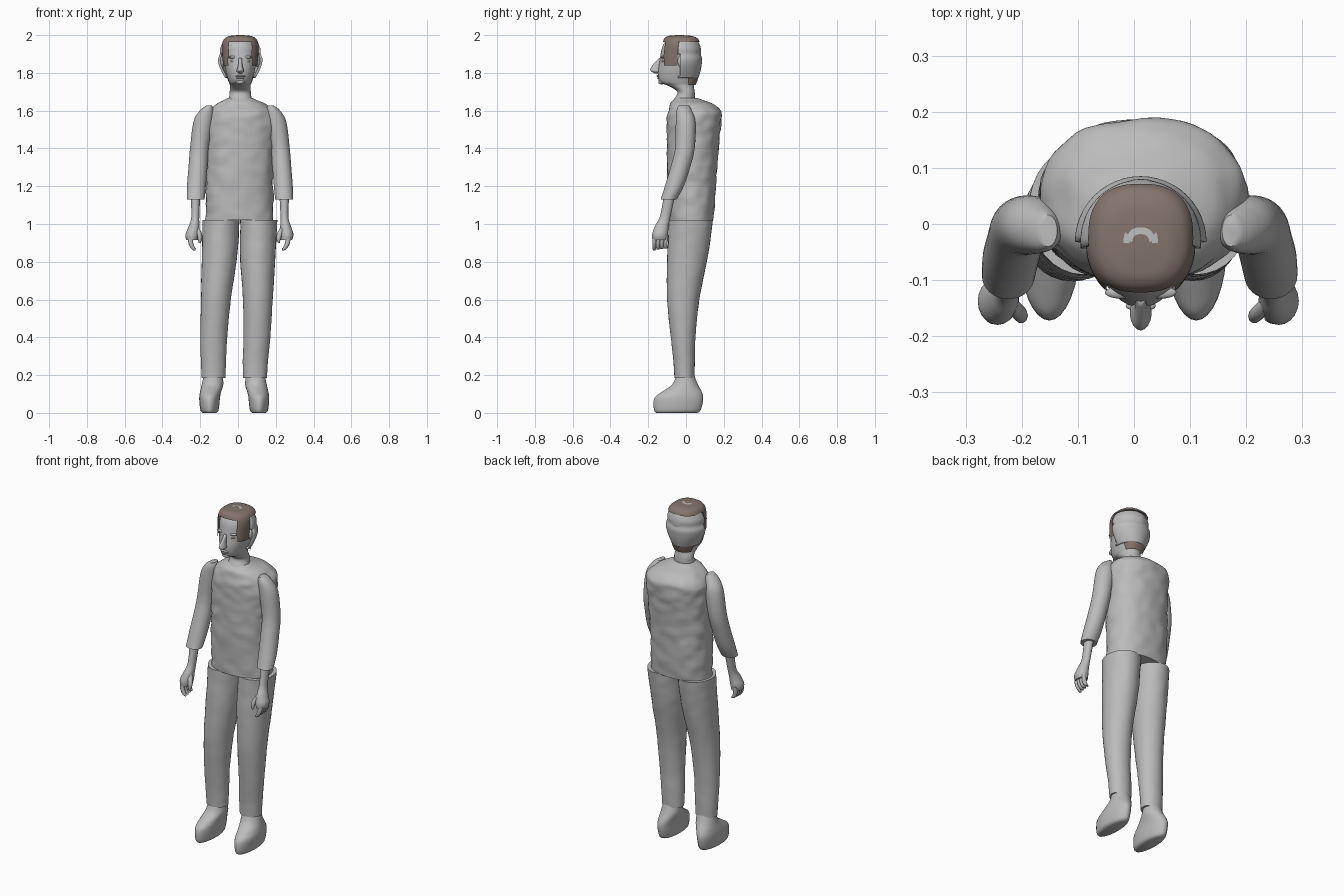
import bpy, bmesh, math
from mathutils import Vector, noise

cube = bpy.data.objects.get("Cube")
if cube:
    bpy.data.objects.remove(cube, do_unlink=True)


def make_material(name, color):
    mat = bpy.data.materials.new(name)
    mat.use_nodes = True
    mat.diffuse_color = color
    mat.node_tree.nodes["Principled BSDF"].inputs["Base Color"].default_value = color
    return mat


GREY = make_material("plain grey", (0.5, 0.5, 0.5, 1))
BROWN = make_material("hair brown", (0.23, 0.175, 0.155, 1))
AXIS = 0.012  # the head and chest sit slightly to the left


def finish(name, bm, mats):
    """Turn a bmesh into a smooth shaded object."""
    bmesh.ops.recalc_face_normals(bm, faces=bm.faces)
    mesh = bpy.data.meshes.new(name)
    bm.to_mesh(mesh)
    bm.free()
    obj = bpy.data.objects.new(name, mesh)
    bpy.context.collection.objects.link(obj)
    for mat in mats:
        mesh.materials.append(mat)
    bpy.ops.object.select_all(action='DESELECT')
    obj.select_set(True)
    bpy.context.view_layer.objects.active = obj
    bpy.ops.object.shade_smooth_by_angle(angle=math.radians(50))
    return obj


def smooth_rings(rings, steps):
    """Catmull-Rom interpolation between the given cross-sections."""
    out = []
    last = len(rings) - 1
    for i in range(last):
        a, b, c, d = (rings[max(0, min(last, i + k))] for k in (-1, 0, 1, 2))
        for s in range(steps):
            t = s / steps
            out.append([q + t / 2 * (r - p + t * (2 * p - 5 * q + 4 * r - w
                        + t * (3 * (q - r) + w - p)))
                        for p, q, r, w in zip(a, b, c, d)])
    out.append(list(rings[-1]))
    return out


def loft(name, rings, mats=(GREY,), sides=32, steps=4, power=2.0,
         caps=True, bumps=0.0, rule=None, paint=None):
    """Skin rings of (z, x centre, y centre, x radius, y radius)."""
    bm = bmesh.new()
    loops = []
    for z, cx, cy, rx, ry in smooth_rings(rings, steps):
        loop = []
        for i in range(sides):
            a = math.tau * i / sides
            c, s = math.cos(a), math.sin(a)
            x = cx + rx * math.copysign(abs(c) ** (2 / power), c)
            y = cy + ry * math.copysign(abs(s) ** (2 / power), s)
            p = Vector((x, y, z))
            if bumps:
                k = 1 + bumps * noise.noise(Vector((x * 18, y * 18, z * 22)))
                p.x, p.y = cx + (x - cx) * k, cy + (y - cy) * k
            loop.append(bm.verts.new(p))
        loops.append(loop)
    for low, high in zip(loops, loops[1:]):
        for i in range(sides):
            j = (i + 1) % sides
            bm.faces.new((low[i], low[j], high[j], high[i]))
    if caps:
        bm.faces.new(loops[0])
        bm.faces.new(loops[-1])
    if rule:
        doomed = [f for f in bm.faces if not rule(f.calc_center_median())]
        bmesh.ops.delete(bm, geom=doomed, context='FACES')
    if paint:
        for f in bm.faces:
            f.material_index = paint(f.calc_center_median())
    return finish(name, bm, mats)


def ball(name, centre, radii):
    bm = bmesh.new()
    bmesh.ops.create_uvsphere(bm, u_segments=16, v_segments=10, radius=1)
    for v in bm.verts:
        v.co = Vector(centre) + Vector(c * r for c, r in zip(v.co, radii))
    return finish(name, bm, (GREY,))


def pair(part, rings, **options):
    """Build a left and a right limb around a slightly leaning centre line."""
    for side, sign in (("left", 1), ("right", -1)):
        placed = [(z, sign * d + max(-0.02, min(0.01, 0.04 * z - 0.03)), *rest)
                  for z, d, *rest in rings]
        loft(side + "_" + part, placed, **options)


def centred(rings):
    return [(z, AXIS, *rest) for z, *rest in rings]


# Shirt body with soft cloth wrinkles
loft("torso", [
    (1.02, .008, .028, .178, .118), (1.15, .008, .03, .178, .125),
    (1.3, .01, .032, .178, .132), (1.45, .014, .038, .181, .139),
    (1.55, .017, .043, .182, .144), (1.6, .016, .046, .17, .137),
    (1.635, .014, .03, .13, .115), (1.655, .012, .012, .09, .08),
    (1.668, .012, .004, .062, .055)],
    sides=56, steps=7, power=2.3, bumps=.045)

# Sleeves, forearms and hands
pair("sleeve", [
    (1.627, .163, -.012, .016, .028), (1.6, .175, -.01, .038, .04),
    (1.54, .193, -.002, .053, .052), (1.4, .214, -.006, .05, .052),
    (1.3, .222, -.03, .05, .052), (1.2, .23, -.062, .05, .05),
    (1.13, .234, -.092, .047, .042)])
pair("forearm_and_palm", [
    (1.16, .235, -.085, .026, .03), (1.04, .236, -.11, .021, .028),
    (.99, .242, -.128, .028, .036), (.945, .25, -.137, .036, .042),
    (.915, .25, -.138, .03, .04)], sides=20)
for i, finger in enumerate(("index", "middle", "ring", "little")):
    y = -.168 + .02 * i
    pair(finger + "_finger", [
        (.94, .258, y + .004, .013, .011), (.9, .256, y, .013, .011),
        (.872, .243, y, .012, .01), (.86 + .004 * i, .234, y, .006, .006)], sides=10)
pair("thumb", [
    (.985, .23, -.14, .012, .013), (.95, .213, -.158, .014, .013),
    (.92, .208, -.166, .011, .011), (.9, .21, -.168, .005, .005)], sides=10)

# Trousers and shoes
pair("trouser_leg", [
    (.185, .11, -.008, .063, .053), (.28, .111, -.01, .067, .057),
    (.4, .114, -.015, .071, .065), (.6, .111, -.015, .079, .085),
    (.8, .102, .005, .092, .105), (.92, .1, .018, .096, .112),
    (1.022, .1, .026, .098, .117)], bumps=.02, steps=6)
pair("shoe", [
    (0, .131, -.05, .036, .108), (.012, .131, -.046, .047, .122),
    (.05, .131, -.042, .053, .13), (.085, .13, -.036, .055, .127),
    (.115, .124, -.02, .056, .102), (.15, .115, -.005, .057, .068),
    (.2, .111, -.003, .05, .046)])

# Head and neck
loft("head", centred([
    (1.615, -.025, .088, .06), (1.66, -.008, .062, .055),
    (1.7, 0, .056, .046), (1.733, -.028, .054, .07),
    (1.752, -.043, .06, .098), (1.8, -.043, .074, .106),
    (1.85, -.035, .084, .107), (1.9, -.027, .089, .107),
    (1.94, -.024, .088, .1), (1.972, -.022, .07, .08),
    (1.986, -.022, .042, .05), (1.99, -.022, .015, .018)]), sides=40)
loft("nose", centred([
    (1.798, -.155, .008, .012), (1.808, -.158, .019, .027),
    (1.82, -.16, .017, .029), (1.845, -.15, .011, .024),
    (1.878, -.133, .009, .01)]), sides=16)
ball("upper_lip", (AXIS, -.146, 1.783), (.027, .01, .006))
ball("lower_lip", (AXIS, -.143, 1.772), (.023, .01, .006))
ball("chin", (AXIS, -.13, 1.752), (.025, .017, .013))
for side, sign in (("left", 1), ("right", -1)):
    ball(side + "_brow", (AXIS + sign * .036, -.122, 1.883), (.028, .011, .007))
    ball(side + "_eye", (AXIS + sign * .036, -.121, 1.862), (.016, .01, .007))
    ball(side + "_ear", (AXIS + sign * .092, -.025, 1.862), (.014, .02, .032))


# Brown hair: crown, temples and nape, with a small bald crescent
def hair_area(p):
    temple = -.118 < p.y < -.04 and p.z > 1.84 and abs(p.x - AXIS) > .062
    nape = p.y > .015 and p.z < 1.78
    return p.z > 1.966 or temple or nape


def crescent(p):
    r = math.hypot(p.x - AXIS, p.y + .035)
    return 1 if p.z > 1.99 and .016 < r < .031 and p.y > -.033 else 0


loft("hair", centred([
    (1.735, -.02, .058, .07), (1.775, -.035, .074, .1),
    (1.84, -.032, .09, .105), (1.9, -.026, .096, .106),
    (1.95, -.025, .097, .1), (1.98, -.026, .085, .09),
    (1.994, -.03, .062, .068), (1.998, -.033, .036, .04),
    (2.0, -.035, .012, .013)]),
    mats=(BROWN, GREY), sides=64, steps=5, power=2.5,
    rule=hair_area, paint=crescent)

# Grey shell of hair wrapping the back of the head
shell = loft("back_hair", centred([
    (1.772, -.03, .08, .096), (1.81, -.032, .1, .109),
    (1.845, -.032, .114, .115), (1.875, -.032, .117, .117),
    (1.9, -.03, .108, .108), (1.93, -.028, .106, .106),
    (1.966, -.026, .09, .09)]),
    sides=48, caps=False, rule=lambda p: p.y > -.037)
thick = shell.modifiers.new("thickness", 'SOLIDIFY')
thick.thickness = .012
thick.offset = -1
